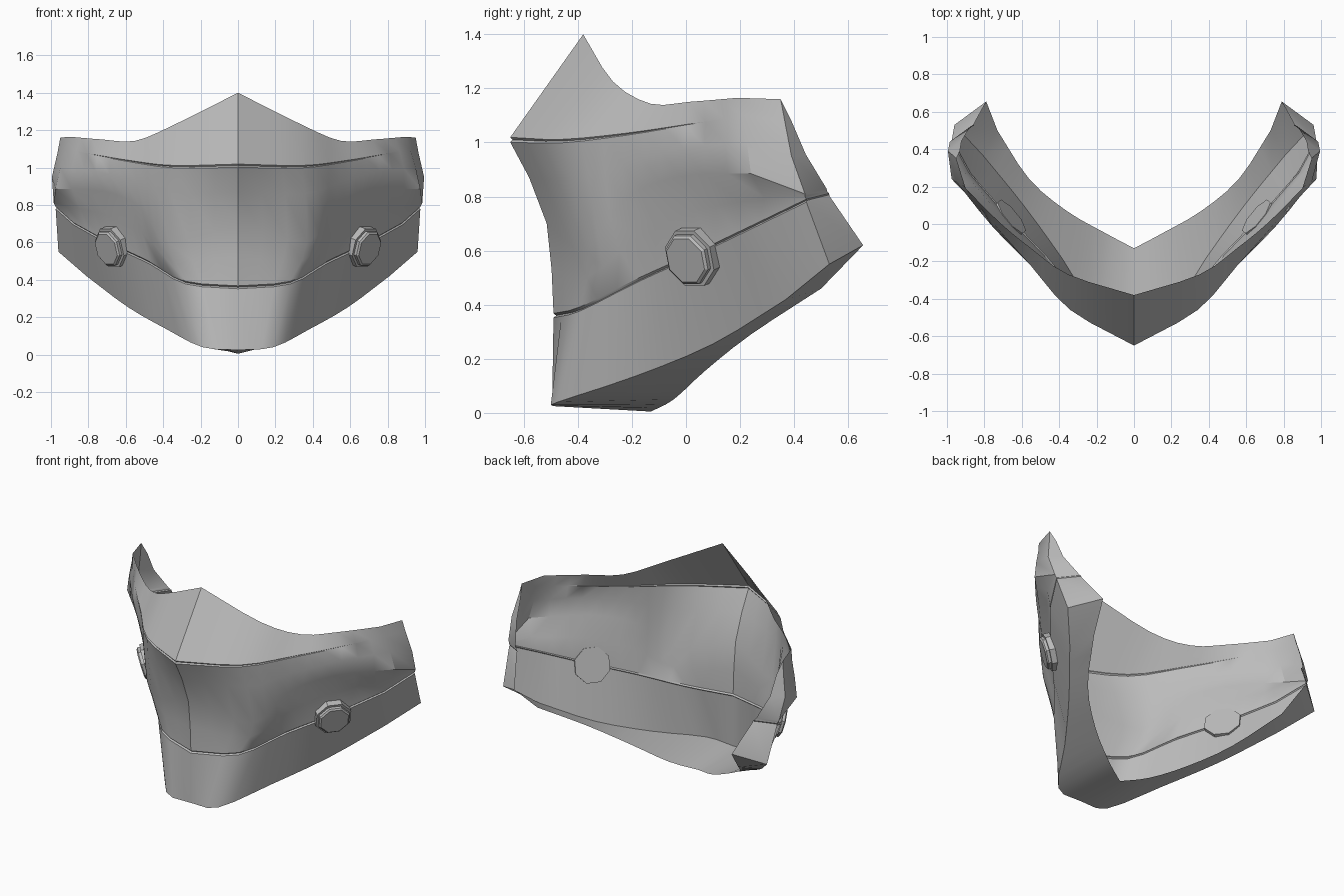
import bpy, bmesh, math
from mathutils import Vector

cube = bpy.data.objects.get("Cube")
if cube:
    bpy.data.objects.remove(cube, do_unlink=True)

grey = bpy.data.materials.new("mid_grey")
grey.use_nodes = True
grey.diffuse_color = (0.5, 0.5, 0.5, 1)
grey.node_tree.nodes["Principled BSDF"].inputs["Base Color"].default_value = (0.5, 0.5, 0.5, 1)

# Contours of the left half, each running: centre, chin panel edge,
# front of cheek, middle of cheek, side bevel, rear corner
top_edge = [(0, -.38, 1.4), (.35, -.27, 1.225), (.55, -.13, 1.143),
            (.72, .01, 1.15), (.9, .19, 1.165), (.95, .35, 1.16)]
nose_crease = [(0, -.65, 1.01), (.34, -.46, 1.005), (.55, -.225, 1.03),
               (.75, 0, 1.065), (.92, .21, 1.1), (.965, .365, 1.08)]
upper_band = [(0, -.58, .87), (.36, -.42, .86), (.54, -.235, .92),
              (.76, -.01, .98), (.95, .225, 1.0), (.995, .39, .95)]
cheek_crease = [(0, -.515, .7), (.37, -.37, .6), (.52, -.23, .79),
                (.72, -.02, .875), (.975, .24, .885), (.985, .44, .81)]
cheek_hollow = [(0, -.497, .53), (.34, -.365, .5), (.51, -.18, .65),
                (.7, .03, .745), (.92, .29, .795), (.98, .44, .8)]
jaw_groove = [(0, -.49, .36), (.28, -.39, .385), (.47, -.18, .49),
              (.67, .03, .585), (.88, .27, .7), (.975, .445, .785)]
bottom_edge = [(0, -.49, .025), (.19, -.475, .04), (.38, -.19, .135),
               (.59, .1, .255), (.81, .37, .42), (.96, .53, .55)]
inner_lip = [(0, -.13, .005), (.16, -.045, .05), (.36, .07, .155),
             (.56, .24, .29), (.73, .5, .46), (.79, .655, .62)]

STEPS = 3


def smooth_path(points):
    """Curve through the points, straight over the final bevelled span."""
    p = [Vector(q) for q in points]
    body = p[:-1]
    ends = [2 * body[0] - body[1]] + body + [2 * body[-1] - body[-2]]
    out = []
    for i in range(len(body) - 1):
        a, b, c, d = ends[i:i + 4]
        for s in range(STEPS):
            t = s / STEPS
            out.append(0.5 * (2 * b + (c - a) * t + (2 * a - 5 * b + 4 * c - d) * t ** 2
                              + (3 * b - a - 3 * c + d) * t ** 3))
    return out + p[-2:]


def groove(row, width, depth, taper):
    """Turn one contour into a thin V-shaped channel."""
    upper, mid, lower = [], [], []
    for i, v in enumerate(row):
        k = max(0, 1 - taper * i / (len(row) - 1))
        inward = Vector((-v.x, 0.5 - v.y, 0)).normalized()
        upper.append(v + Vector((0, 0, width * k)))
        mid.append(v + inward * depth * k)
        lower.append(v - Vector((0, 0, width * k)))
    return [upper, mid, lower]


def finish(bm, name, angle):
    mesh = bpy.data.meshes.new(name)
    bm.to_mesh(mesh)
    bm.free()
    mesh.materials.append(grey)
    obj = bpy.data.objects.new(name, mesh)
    bpy.context.collection.objects.link(obj)
    bpy.ops.object.select_all(action='DESELECT')
    obj.select_set(True)
    bpy.context.view_layer.objects.active = obj
    bpy.ops.object.shade_smooth_by_angle(angle=math.radians(angle))
    return obj


# Mask shell
rows = [smooth_path(top_edge)]
rows += groove(smooth_path(nose_crease), 0.009, 0.008, 1.2)
rows += [smooth_path(r) for r in (upper_band, cheek_crease, cheek_hollow)]
rows += groove(smooth_path(jaw_groove), 0.008, 0.01, 0.3)
rows += [smooth_path(bottom_edge), smooth_path(inner_lip)]

# Rear return, widening from the top corner down to the bottom tip
for row in rows[:-1]:
    s = max(0, (1.16 - row[-1].z) / 0.61) ** 0.8
    row.append(row[-1] + Vector((-.17, .125, .07 * s ** 2)) * s)
rows[-1].append(rows[-1][-1].copy())

bm = bmesh.new()
grid = []
for row in rows:
    right = [Vector((-v.x, v.y, v.z)) for v in reversed(row[1:])]
    grid.append([bm.verts.new(v) for v in right + row])
for up, low in zip(grid, grid[1:]):
    for i in range(len(up) - 1):
        bm.faces.new((up[i], low[i], low[i + 1], up[i + 1]))
bmesh.ops.remove_doubles(bm, verts=bm.verts, dist=0.001)
finish(bm, "mask_shell", 32)

# Stepped octagonal studs on the cheeks
STUD = [(.115, -.02), (.115, .025), (.1, .025), (.1, .042), (.09, .05)]
for name, side in (("left_stud", 1), ("right_stud", -1)):
    centre = Vector((side * .668, .028, .578))
    axis = Vector((side * .74, -.6, -.28)).normalized()
    across = axis.cross(Vector((0, 0, 1))).normalized()
    upward = across.cross(axis)
    bm = bmesh.new()
    rings = []
    for radius, height in STUD:
        ring = []
        for i in range(8):
            a = math.pi * (i + 0.5) / 4
            ring.append(bm.verts.new(centre + axis * height
                                     + (across * math.cos(a) + upward * math.sin(a)) * radius))
        rings.append(ring)
    for low, high in zip(rings, rings[1:]):
        for i in range(8):
            j = (i + 1) % 8
            bm.faces.new((low[i], low[j], high[j], high[i]))
    bm.faces.new(rings[0])
    bm.faces.new(rings[-1])
    bmesh.ops.recalc_face_normals(bm, faces=bm.faces)
    finish(bm, name, 20)
